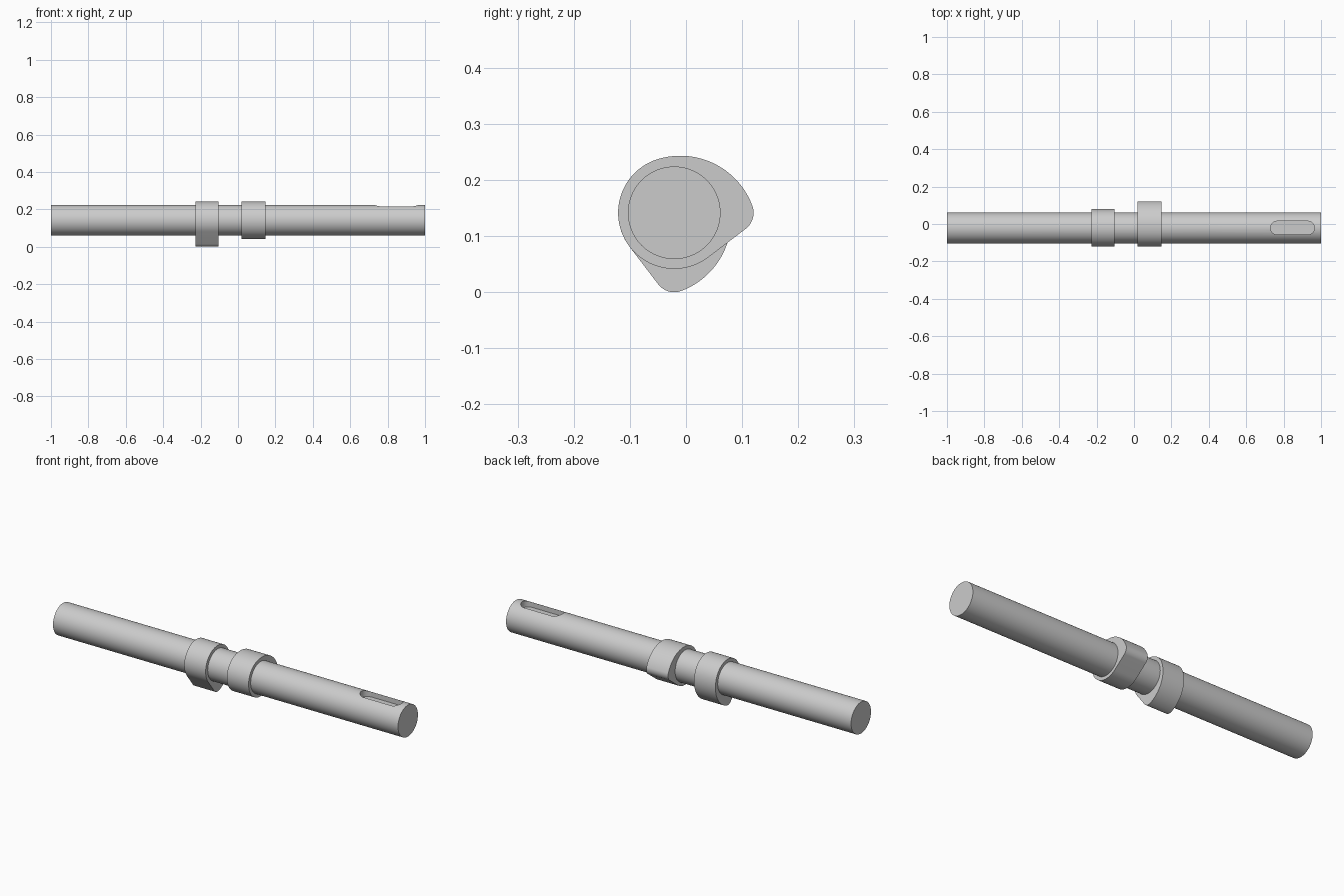
import bpy, bmesh
from math import sin, cos, pi, atan2, sqrt, radians
from mathutils import Vector

if "Cube" in bpy.data.objects:
    bpy.data.objects.remove(bpy.data.objects["Cube"])

CY, CZ = -0.021, 0.1415          # shaft axis
SHAFT_R = 0.0825
BASE_R, NOSE_R, FLANK_R, NOSE_D = 0.1, 0.036, 0.137, 0.1055


def arc(cx, cy, r, a0, a1, n):
    return [(cx + r * cos(a0 + (a1 - a0) * i / n), cy + r * sin(a0 + (a1 - a0) * i / n))
            for i in range(n + 1)]


def prism(name, points, direction):
    """Extrude a closed loop of 3D points along a direction."""
    bm = bmesh.new()
    face = bm.faces.new([bm.verts.new(p) for p in points])
    ext = bmesh.ops.extrude_face_region(bm, geom=[face])
    verts = [g for g in ext["geom"] if isinstance(g, bmesh.types.BMVert)]
    bmesh.ops.translate(bm, verts=verts, vec=Vector(direction))
    bmesh.ops.remove_doubles(bm, verts=bm.verts, dist=1e-6)
    bmesh.ops.recalc_face_normals(bm, faces=bm.faces)
    mesh = bpy.data.meshes.new(name)
    bm.to_mesh(mesh)
    bm.free()
    obj = bpy.data.objects.new(name, mesh)
    bpy.context.collection.objects.link(obj)
    return obj


def smooth(obj):
    bpy.ops.object.select_all(action='DESELECT')
    obj.select_set(True)
    bpy.context.view_layer.objects.active = obj
    bpy.ops.object.shade_smooth_by_angle(angle=radians(30))


def cam_profile():
    """Base circle, one straight flank, round nose, one bulged flank."""
    # bulged flank centre, tangent inside to both base circle and nose
    d0, d1 = FLANK_R - BASE_R, FLANK_R - NOSE_R
    fu = (NOSE_D ** 2 + d0 ** 2 - d1 ** 2) / (2 * NOSE_D)
    fv = -sqrt(d0 ** 2 - fu ** 2)
    a_nose = atan2(-fv, NOSE_D - fu)
    a_base = atan2(-fv, -fu)
    k = (BASE_R - NOSE_R) / NOSE_D
    a_line = -atan2(sqrt(1 - k * k), k)
    pts = arc(NOSE_D, 0, NOSE_R, a_line, a_nose, 16)
    pts += arc(fu, fv, FLANK_R, a_nose, a_base, 28)[1:]
    pts += arc(0, 0, BASE_R, a_base, a_line + 2 * pi, 44)[1:]
    return pts


def make_cam(name, x0, x1, turn):
    c, s = cos(turn), sin(turn)
    pts = [(x0, CY + u * c - v * s, CZ + u * s + v * c) for u, v in cam_profile()]
    smooth(prism(name, pts, (x1 - x0, 0, 0)))


# Shaft
circle = arc(CY, CZ, SHAFT_R, 0, 2 * pi, 96)[:-1]
shaft = prism("shaft", [(-1, y, z) for y, z in circle], (2, 0, 0))

# Round-ended keyway cut into the top of the shaft
r = 0.036
slot = arc(0.965 - r, CY, r, -pi / 2, pi / 2, 20) + arc(0.73 + r, CY, r, pi / 2, 3 * pi / 2, 20)
cutter = prism("keyway_cutter", [(x, y, CZ + SHAFT_R - 0.035) for x, y in slot], (0, 0, 0.1))
cutter.hide_render = True
mod = shaft.modifiers.new("keyway", 'BOOLEAN')
mod.operation = 'DIFFERENCE'
mod.solver = 'EXACT'
mod.object = cutter
bpy.context.view_layer.objects.active = shaft
bpy.ops.object.modifier_apply(modifier=mod.name)
bpy.data.objects.remove(cutter)
smooth(shaft)

# Two identical cams, a quarter turn apart
make_cam("cam_down", -0.227, -0.103, -pi / 2)
make_cam("cam_back", 0.02, 0.146, 0)
